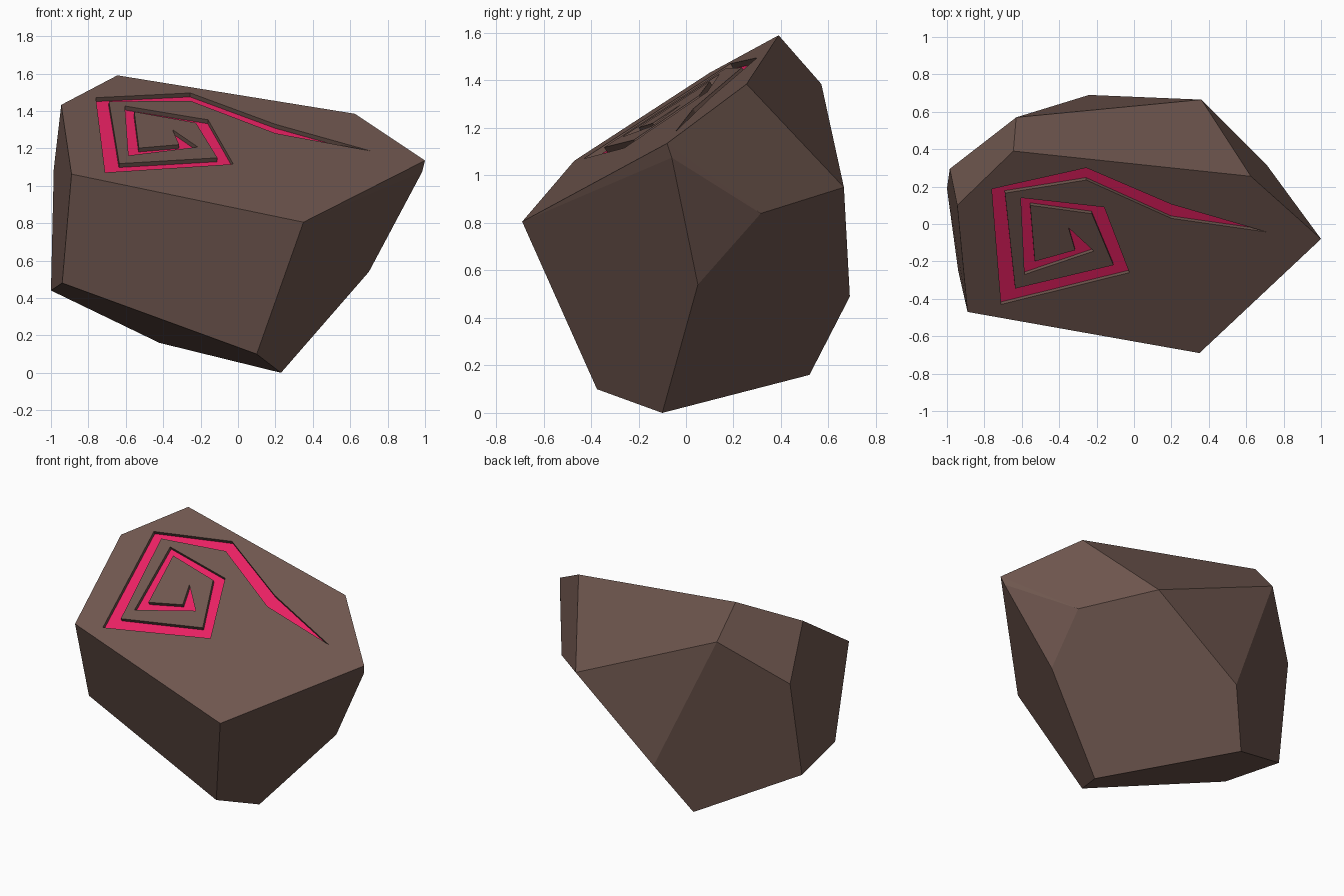
import bpy, bmesh, math
from mathutils import Vector

if "Cube" in bpy.data.objects:
    bpy.data.objects.remove(bpy.data.objects["Cube"])

DEPTH = 0.025


def slope(x, y):
    """Height of the sloping top facet."""
    return 1.28 - 0.0937 * x + 0.6405 * y


NORMAL = Vector((0.0937, -0.6405, 1.0)).normalized()


def material(name, rgb):
    lin = [((c / 255 + 0.055) / 1.055) ** 2.4 for c in rgb]
    m = bpy.data.materials.new(name)
    m.diffuse_color = (*lin, 1.0)
    m.use_nodes = True
    m.node_tree.nodes["Principled BSDF"].inputs["Base Color"].default_value = m.diffuse_color
    return m


def add_object(name, bm):
    mesh = bpy.data.meshes.new(name)
    bm.to_mesh(mesh)
    bm.free()
    ob = bpy.data.objects.new(name, mesh)
    bpy.context.collection.objects.link(ob)
    return ob


# Rock: convex hull of its corners, flat facets merged
top_corners = [(-0.645, 0.39), (0.625, 0.255), (1.0, -0.08),
               (0.35, -0.69), (-0.89, -0.47), (-0.945, 0.10)]
lower_corners = [
    (-0.63, 0.57, 1.385), (0.36, 0.665, 0.95), (0.71, 0.315, 0.84),
    (-0.24, 0.69, 0.49), (0.70, 0.05, 0.54), (0.985, -0.06, 1.075),
    (0.23, -0.10, 0.0), (0.10, -0.375, 0.10), (-0.42, 0.52, 0.16),
    (-0.94, -0.25, 0.48), (-1.0, 0.19, 0.44), (-0.985, 0.295, 1.09)]
bm = bmesh.new()
for x, y in top_corners:
    bm.verts.new((x, y, slope(x, y)))
for p in lower_corners:
    bm.verts.new(p)
hull = bmesh.ops.convex_hull(bm, input=bm.verts[:])
junk = {g for g in hull["geom_interior"] if isinstance(g, bmesh.types.BMVert)}
bmesh.ops.delete(bm, geom=list(junk), context='VERTS')
bmesh.ops.dissolve_limit(bm, angle_limit=math.radians(4),
                         verts=bm.verts[:], edges=bm.edges[:])
bmesh.ops.recalc_face_normals(bm, faces=bm.faces[:])
rock = add_object("rock", bm)

# Spiral cutter: outline seen from above, extruded along the facet normal
spiral = [
    (0.71, -0.043), (0.20, 0.105), (-0.255, 0.30), (-0.76, 0.187),
    (-0.71, -0.43), (-0.025, -0.26), (-0.16, 0.09), (-0.605, 0.14),
    (-0.585, -0.27), (-0.215, -0.145), (-0.35, -0.02), (-0.315, -0.14),
    (-0.53, -0.20), (-0.555, 0.10), (-0.225, 0.055), (-0.11, -0.22),
    (-0.635, -0.345), (-0.69, 0.165), (-0.255, 0.235), (0.20, 0.03)]
bm = bmesh.new()
floor = bm.faces.new([bm.verts.new(Vector((x, y, slope(x, y))) - NORMAL * DEPTH)
                      for x, y in spiral])
ext = bmesh.ops.extrude_face_region(bm, geom=[floor], use_keep_orig=True)
bmesh.ops.translate(bm, vec=NORMAL * (DEPTH + 0.05),
                    verts=[g for g in ext["geom"] if isinstance(g, bmesh.types.BMVert)])
bmesh.ops.recalc_face_normals(bm, faces=bm.faces[:])
cutter = add_object("spiral_cutter", bm)
cutter.hide_render = True

# Engrave the spiral
mod = rock.modifiers.new("engrave", 'BOOLEAN')
mod.operation = 'DIFFERENCE'
mod.solver = 'EXACT'
mod.object = cutter
bpy.context.view_layer.objects.active = rock
rock.select_set(True)
bpy.ops.object.modifier_apply(modifier=mod.name)
bpy.data.objects.remove(cutter, do_unlink=True)

# Colours: groove floor is pink, everything else is stone
rock.data.materials.clear()
rock.data.materials.append(material("brown stone", (110, 86, 78)))
rock.data.materials.append(material("pink spiral", (231, 32, 98)))
origin = Vector((0, 0, slope(0, 0)))
for f in rock.data.polygons:
    sunk = (origin - f.center).dot(NORMAL)
    on_floor = f.normal.dot(NORMAL) > 0.99 and abs(sunk - DEPTH) < 0.005
    f.material_index = 1 if on_floor else 0
    f.use_smooth = False
